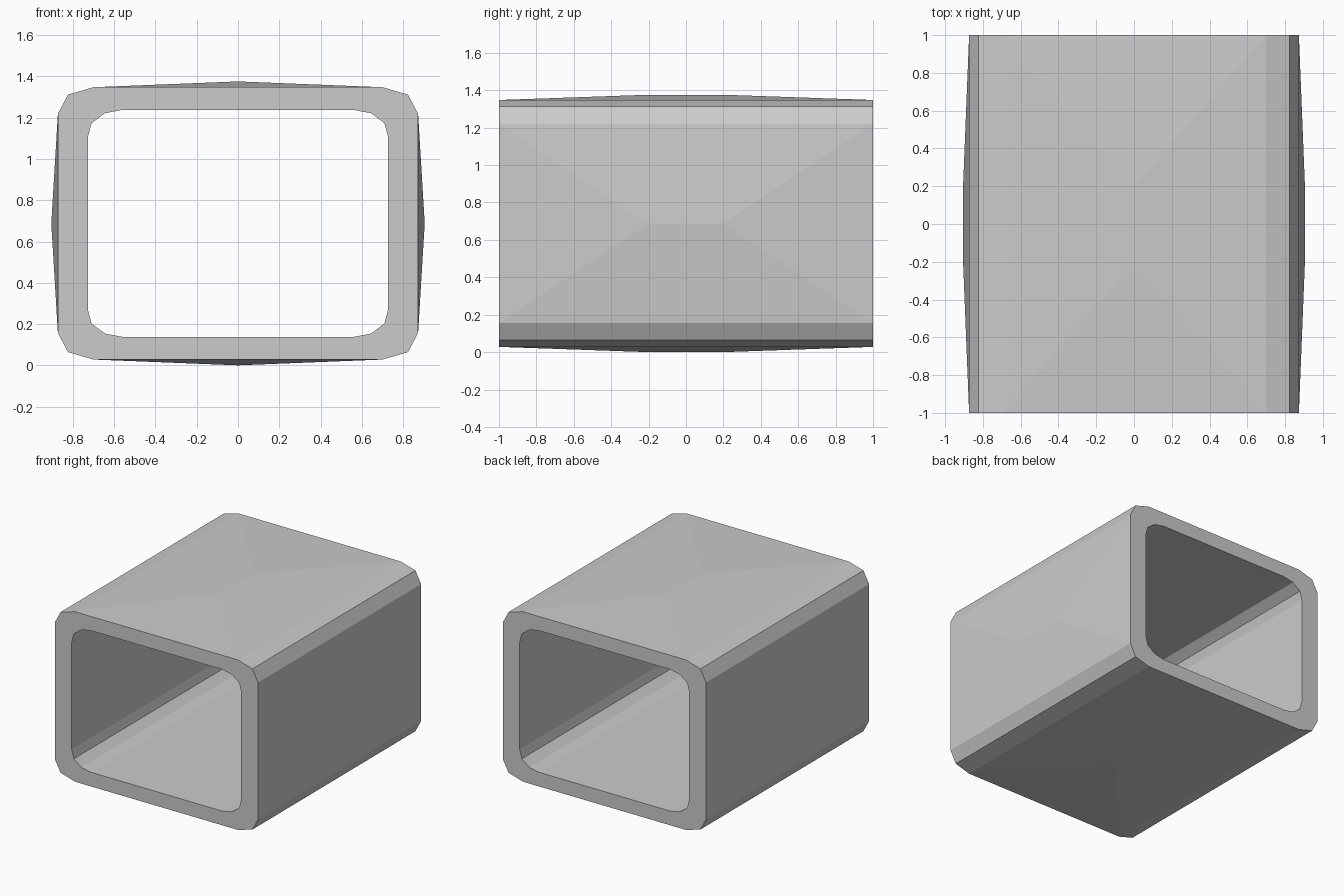
import bpy, bmesh

if "Cube" in bpy.data.objects:
    bpy.data.objects.remove(bpy.data.objects["Cube"])

CZ = 0.688        # middle height
RIDGE = 0.2       # half length of the raised ridge on each side


def ring(corner):
    """Mirror one corner (top to side, measured from the centre) into a full loop."""
    back = corner[::-1]
    pts = corner + [(x, -z) for x, z in back]
    pts += [(-x, -z) for x, z in corner] + [(-x, z) for x, z in back]
    return [(x, z + CZ) for x, z in pts]


outer = ring([(0.70, 0.66), (0.824, 0.624), (0.873, 0.531)])
inner = ring([(0.56, 0.55), (0.645, 0.534), (0.71, 0.485), (0.728, 0.417)])
bm = bmesh.new()


def add_loop(points, y):
    return [bm.verts.new((x, y, z)) for x, z in points]


of, ob = add_loop(outer, -1), add_loop(outer, 1)
nf, nb = add_loop(inner, -1), add_loop(inner, 1)

# Inner walls
n = len(inner)
for i in range(n):
    j = (i + 1) % n
    bm.faces.new((nf[i], nf[j], nb[j], nb[i]))

# Outer walls: small corner strips, and shallow hipped bulges on the four sides
peaks = {2: (0.905, CZ), 5: (0, 0), 8: (-0.905, CZ), 11: (0, 2 * CZ)}
n = len(outer)
for i in range(n):
    j = (i + 1) % n
    a, b, c, d = of[i], of[j], ob[j], ob[i]
    if i in peaks:
        x, z = peaks[i]
        p = bm.verts.new((x, -RIDGE, z))
        q = bm.verts.new((x, RIDGE, z))
        for f in ((a, b, p), (b, c, q, p), (c, d, q), (d, a, p, q)):
            bm.faces.new(f)
    else:
        bm.faces.new((a, b, c, d))

# Flat end rims
for loops in ((of, nf), (ob, nb)):
    edges = [bm.edges.get((l[i], l[(i + 1) % len(l)]))
             for l in loops for i in range(len(l))]
    bmesh.ops.triangle_fill(bm, edges=edges, use_beauty=True)

bmesh.ops.recalc_face_normals(bm, faces=bm.faces[:])
mesh = bpy.data.meshes.new("sleeve")
bm.to_mesh(mesh)
bm.free()
bpy.context.collection.objects.link(bpy.data.objects.new("sleeve", mesh))
